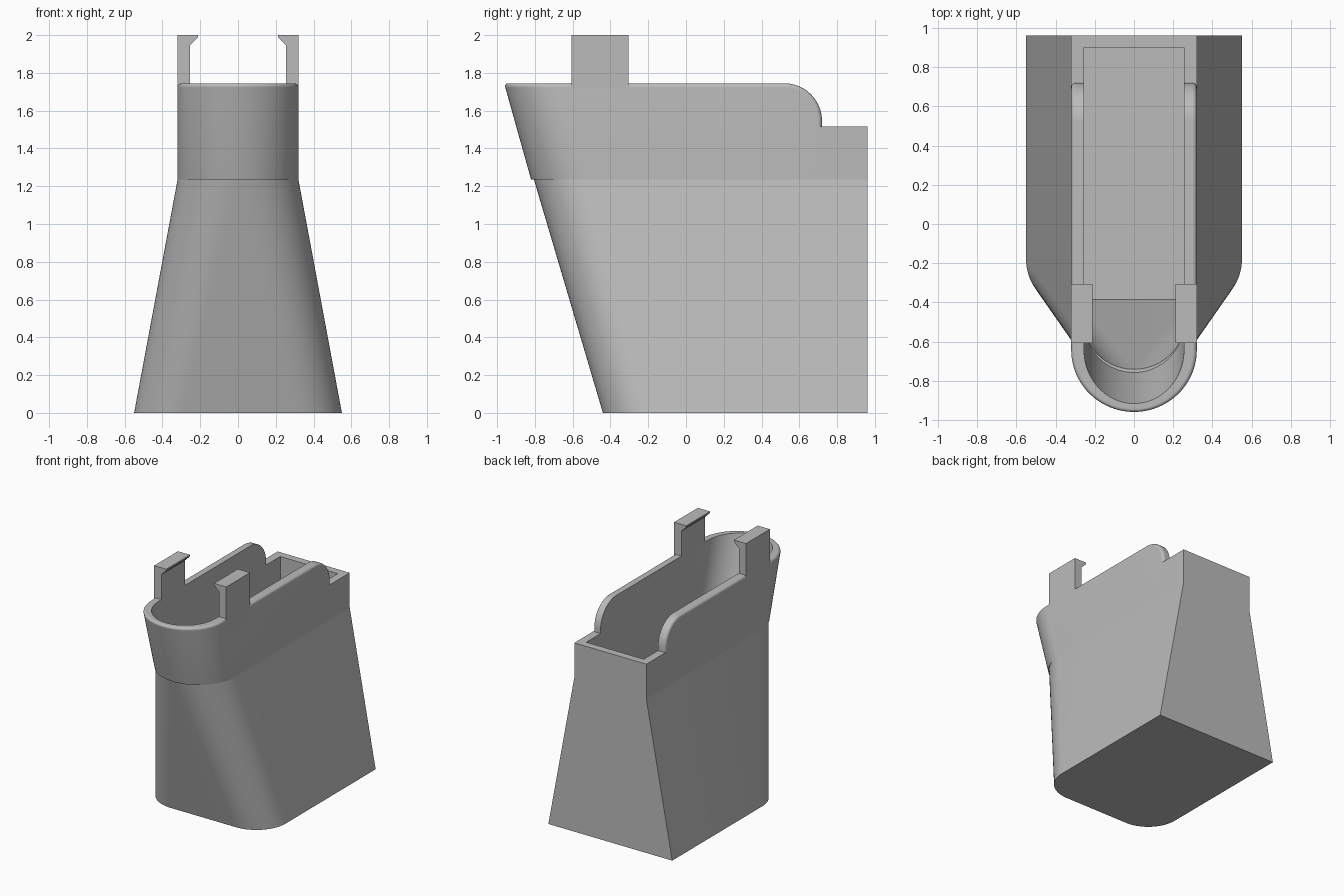
import bpy, bmesh
from math import sin, cos, pi, radians

if "Cube" in bpy.data.objects:
    bpy.data.objects.remove(bpy.data.objects["Cube"])

grey = bpy.data.materials.new("plain grey")
grey.use_nodes = True
grey.diffuse_color = (0.5, 0.5, 0.5, 1)
grey.node_tree.nodes["Principled BSDF"].inputs["Base Color"].default_value = (0.5, 0.5, 0.5, 1)

JOIN, RIM, LEDGE = 1.235, 1.745, 1.515     # main heights
SHOULDER_Y, SHOULDER_R = 0.52, 0.2         # rounded shoulder of the rim
LEAN = 0.287                               # forward lean of the upper front
ROUND = 0.022                              # rounding of the outer rim edge
ARC, STEPS = 20, 12


def finish(bm, name):
    bmesh.ops.remove_doubles(bm, verts=bm.verts, dist=0.0004)
    bmesh.ops.recalc_face_normals(bm, faces=bm.faces)
    mesh = bpy.data.meshes.new(name)
    bm.to_mesh(mesh)
    bm.free()
    mesh.materials.append(grey)
    obj = bpy.data.objects.new(name, mesh)
    bpy.context.collection.objects.link(obj)
    return obj


# Columns run from the front centre round to the back: (kind, angle or y, height, rounding)
columns = [("front", i / ARC * pi / 2, RIM, ROUND) for i in range(ARC + 1)]
for i in range(ARC + 1):
    columns.append(("shoulder", i / ARC * pi / 2, 0, ROUND))
columns += [("step", pi / 2, LEDGE, ROUND), ("side", SHOULDER_Y + SHOULDER_R, LEDGE, 0),
            ("back", 0, LEDGE, 0)]


def plan(col, half, front, rx, ry, back):
    """Plan position of a column on a section with rounded front corners."""
    kind, t = col[:2]
    if kind == "front":
        return half - rx + rx * sin(t), front + ry - ry * cos(t)
    if kind == "back":
        return half, back
    if kind == "side":
        return half, t
    return half, SHOULDER_Y + SHOULDER_R * sin(t)


def column_points(col):
    """Wall section from the underside, over the rim and down to the floor."""
    kind, t, h, r = col
    if kind == "shoulder":
        h = RIM - SHOULDER_R * (1 - cos(t))
    pts = [(*plan(col, 0.55, -0.44, 0.26, 0.26, 0.96), 0),
           (*plan(col, 0.32, -0.805, 0.32, 0.305, 0.96), JOIN),
           (*plan(col, 0.32, -0.82, 0.32, 0.32, 0.96), JOIN)]
    x, y = plan(col, 0.32, -0.963, 0.32, 0.32, 0.96)
    for i in range(STEPS + 1):
        a = i / STEPS * pi / 2
        inset, drop = r * (1 - cos(a)), r * (1 - sin(a))
        if kind == "front":
            pts.append((x - inset * sin(t), y + inset * cos(t) + LEAN * drop * cos(t), h - drop))
        else:
            tilt = t if kind in ("shoulder", "step") else 0
            pts.append((x - inset, y - drop * sin(tilt), h - drop * cos(tilt)))
    pts += [(*plan(col, 0.255, -0.915, 0.255, 0.275, 0.9), h),
            (*plan(col, 0.255, -0.757, 0.255, 0.257, 0.9), JOIN),
            (*plan(col, 0.255, -0.74, 0.255, 0.24, 0.9), JOIN),
            (*plan(col, 0.48, -0.385, 0.2, 0.2, 0.9), 0.06)]
    return pts


# Hollow body: tapered base, leaning neck and rounded rim in one shell
right = [column_points(c) for c in columns]
left = [[(-x, y, z) for x, y, z in pts] for pts in right]
loop = right + left[::-1]
bm = bmesh.new()
grid = [[bm.verts.new(p) for p in pts] for pts in loop]
for i, col in enumerate(grid):
    nxt = grid[(i + 1) % len(grid)]
    for j in range(len(col) - 1):
        bm.faces.new((col[j], nxt[j], nxt[j + 1], col[j + 1]))
bm.faces.new([c[0] for c in grid])
bm.faces.new([c[-1] for c in grid])
body = finish(bm, "hollow_body")
bpy.context.view_layer.objects.active = body
body.select_set(True)
bpy.ops.object.shade_smooth_by_angle(angle=radians(9.5))

# Hooked clips standing on the side walls
hook = [(0.32, 1.6), (0.32, 2.0), (0.212, 2.0), (0.212, 1.988), (0.255, 1.945), (0.255, 1.6)]
for side, name in ((1, "left_clip"), (-1, "right_clip")):
    bm = bmesh.new()
    face = bm.faces.new([bm.verts.new((side * x, -0.607, z)) for x, z in hook])
    new = bmesh.ops.extrude_face_region(bm, geom=[face])["geom"]
    bmesh.ops.translate(bm, vec=(0, 0.302, 0),
                        verts=[g for g in new if isinstance(g, bmesh.types.BMVert)])
    finish(bm, name)
